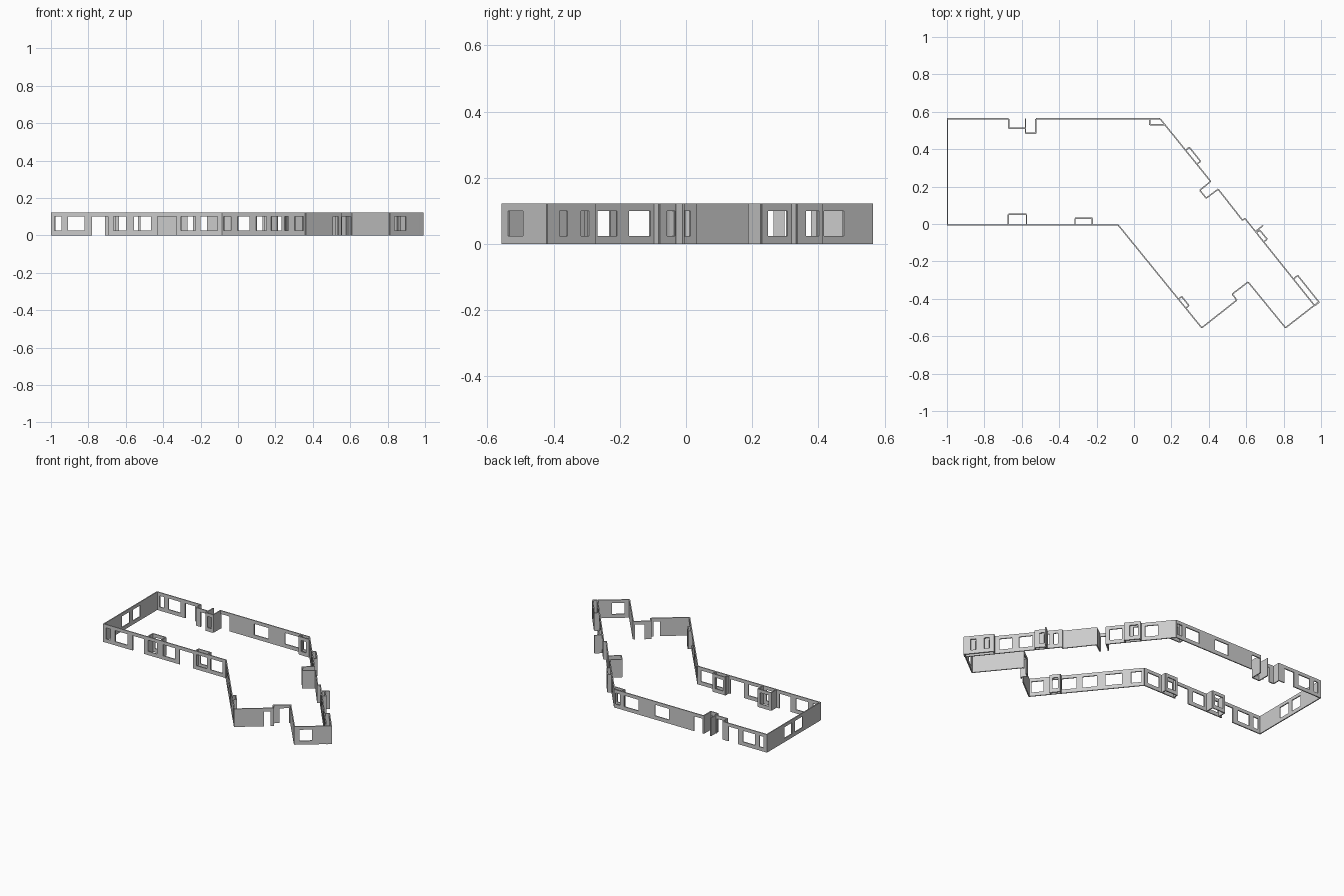
import bpy, bmesh
from mathutils import Vector

if "Cube" in bpy.data.objects:
    bpy.data.objects.remove(bpy.data.objects["Cube"])

HEIGHT, THICK = 0.122, 0.007
SILL, HEAD = 0.025, 0.10


def wall(name, p, q, windows=(), doors=(), axis=0):
    """Thin wall from p to q; openings are (start, end) ranges along the x (0) or y (1) axis."""
    p, q = Vector(p), Vector(q)
    conv = lambda v: (v - p[axis]) / (q[axis] - p[axis])
    holes = [(*sorted((conv(a), conv(b))), SILL) for a, b in windows]
    holes += [(*sorted((conv(a), conv(b))), 0.0) for a, b in doors]
    cuts = sorted({0.0, 1.0} | {h[0] for h in holes} | {h[1] for h in holes})
    levels = [0.0, SILL, HEAD, HEIGHT] if holes else [0.0, HEIGHT]
    bm = bmesh.new()
    for u0, u1 in zip(cuts, cuts[1:]):
        for z0, z1 in zip(levels, levels[1:]):
            um, zm = (u0 + u1) / 2, (z0 + z1) / 2
            if any(a < um < b and s < zm < HEAD for a, b, s in holes):
                continue
            corners = [(u0, z0), (u1, z0), (u1, z1), (u0, z1)]
            bm.faces.new([bm.verts.new((*p.lerp(q, u), z)) for u, z in corners])
    bmesh.ops.remove_doubles(bm, verts=bm.verts, dist=1e-5)
    mesh = bpy.data.meshes.new(name)
    bm.to_mesh(mesh)
    bm.free()
    obj = bpy.data.objects.new(name, mesh)
    bpy.context.collection.objects.link(obj)
    mod = obj.modifiers.new("thickness", 'SOLIDIFY')
    mod.thickness, mod.offset = THICK, 0


def bay(name, a, b, depth, windows=(), axis=0, doors=()):
    """Box beside a wall: two cheeks and a face, offset to the left of a -> b."""
    a, b = Vector(a), Vector(b)
    d = (b - a).normalized()
    off = Vector((-d.y, d.x)) * depth
    wall(name + "_cheek_a", a, a + off)
    wall(name + "_cheek_b", b, b + off)
    wall(name + "_face", a + off, b + off, windows, doors, axis)


# Front wall and its two inner boxes
wall("front_wall", (-1, -0.005), (-0.085, -0.005),
     [(-0.98, -0.945), (-0.91, -0.82), (-0.665, -0.6), (-0.555, -0.465),
      (-0.305, -0.225), (-0.2, -0.11)],
     [(-0.78, -0.695), (-0.43, -0.33)])
bay("front_box_large", (-0.672, -0.005), (-0.575, -0.005), 0.057, [(-0.655, -0.59)])
bay("front_box_small", (-0.315, -0.005), (-0.223, -0.005), 0.035, [(-0.3, -0.24)])

# Left wall
wall("left_wall", (-0.997, -0.005), (-0.997, 0.562), [(0.185, 0.265), (0.298, 0.378)], axis=1)

# Back wall with entrance niche and corner box
wall("back_wall_left", (-1, 0.562), (-0.67, 0.562), [(-0.975, -0.945), (-0.91, -0.82)],
     [(-0.785, -0.712)])
wall("niche_left_cheek", (-0.67, 0.562), (-0.67, 0.512))
wall("niche_back_left", (-0.67, 0.512), (-0.58, 0.512), doors=[(-0.635, -0.59)])
wall("niche_divider", (-0.58, 0.565), (-0.58, 0.485))
wall("niche_back_right", (-0.58, 0.485), (-0.525, 0.485), [(-0.565, -0.535)])
wall("niche_right_cheek", (-0.525, 0.485), (-0.525, 0.562))
wall("back_wall_right", (-0.525, 0.562), (0.14, 0.562),
     [(-0.27, -0.165), (-0.04, 0.065), (0.095, 0.13)], [(-0.52, -0.455)])
wall("corner_box_cheek", (0.085, 0.562), (0.085, 0.53))
wall("corner_box_face", (0.085, 0.53), (0.162, 0.53), [(0.1, 0.14)])

# Upper right diagonal with outer box and door niche
wall("right_wall_upper", (0.14, 0.562), (0.41, 0.228),
     [(0.475, 0.415), (0.395, 0.36), (0.305, 0.245)], axis=1)
bay("upper_outer_box", (0.277, 0.395), (0.337, 0.32), 0.024, [(0.4, 0.36)], axis=1)
wall("door_niche_cheek_a", (0.41, 0.228), (0.352, 0.18))
wall("door_niche_back", (0.352, 0.18), (0.386, 0.138), doors=[(0.175, 0.143)], axis=1)
wall("door_niche_cheek_b", (0.386, 0.138), (0.45, 0.186))
wall("right_wall_middle", (0.45, 0.186), (0.58, 0.02))
wall("right_wall_jog", (0.58, 0.02), (0.593, 0.03))

# Lower right diagonal with small and long outer boxes
wall("right_wall_lower", (0.593, 0.03), (0.963, -0.433),
     [(0.012, -0.01), (-0.03, -0.055), (-0.11, -0.175), (-0.21, -0.27),
      (-0.295, -0.32), (-0.36, -0.385)], axis=1)
wall("right_wall_stub", (0.65, -0.04), (0.69, -0.008))
bay("small_outer_box", (0.655, -0.047), (0.695, -0.095), 0.022, [(-0.035, -0.06)], axis=1)
bay("long_outer_box", (0.852, -0.294), (0.966, -0.437), 0.03,
    [(-0.295, -0.32), (-0.36, -0.385)], axis=1)

# Lower end walls and stepped recess
wall("end_wall_right", (0.99, -0.415), (0.81, -0.555), [(0.835, 0.895)])
wall("recess_right_wall", (0.81, -0.555), (0.61, -0.31))
wall("recess_back", (0.61, -0.31), (0.525, -0.375), doors=[(0.555, 0.603)])
wall("recess_step", (0.525, -0.375), (0.55, -0.407))
wall("end_wall_left", (0.55, -0.407), (0.362, -0.555), doors=[(0.505, 0.535)])

# Lower left diagonal with inner box
wall("left_diagonal_wall", (0.362, -0.555), (-0.085, -0.005),
     [(-0.075, -0.035), (0.0, 0.065), (0.098, 0.155), (0.178, 0.235),
      (0.25, 0.272), (0.305, 0.352)])
bay("diagonal_inner_box", (0.238, -0.402), (0.277, -0.45), 0.022, [(0.263, 0.285)])
